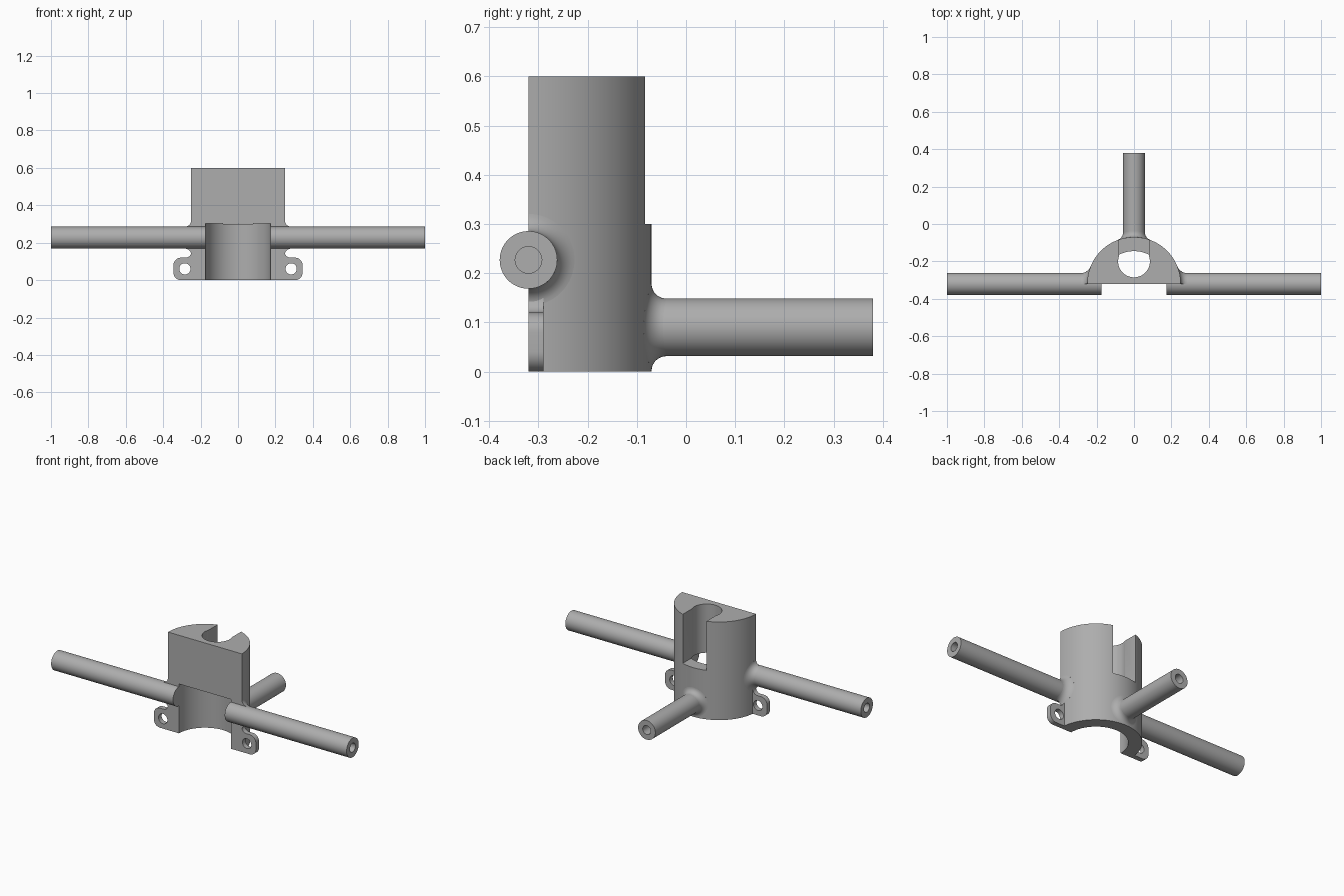
import bpy, bmesh, math
from mathutils import Vector

if "Cube" in bpy.data.objects:
    bpy.data.objects.remove(bpy.data.objects["Cube"], do_unlink=True)

grey = bpy.data.materials.new("plain grey")
grey.use_nodes = True
GREY = (0.42, 0.42, 0.42, 1)
grey.diffuse_color = GREY
grey.node_tree.nodes["Principled BSDF"].inputs["Base Color"].default_value = GREY

FRONT = -0.32          # flat front plane, also the body axis
BODY_R, CAVITY_R = 0.25, 0.175
TUBE_R, BORE_R = 0.0585, 0.027
SIDE_Z, REAR_Z = 0.227, 0.09


def finish(name, bm):
    bmesh.ops.remove_doubles(bm, verts=bm.verts, dist=1e-5)
    bmesh.ops.recalc_face_normals(bm, faces=bm.faces)
    mesh = bpy.data.meshes.new(name)
    bm.to_mesh(mesh)
    bm.free()
    mesh.materials.append(grey)
    obj = bpy.data.objects.new(name, mesh)
    bpy.context.collection.objects.link(obj)
    return obj


def activate(obj):
    bpy.ops.object.select_all(action='DESELECT')
    obj.select_set(True)
    bpy.context.view_layer.objects.active = obj


def smooth(obj):
    activate(obj)
    bpy.ops.object.shade_smooth_by_angle(angle=math.radians(30))


def apply_modifiers(obj):
    activate(obj)
    for mod in list(obj.modifiers):
        bpy.ops.object.modifier_apply(modifier=mod.name)


def arc(cx, cy, r, start, end, steps):
    angles = [math.radians(start + (end - start) * i / steps) for i in range(steps + 1)]
    return [(cx + r * math.cos(a), cy + r * math.sin(a)) for a in angles]


def prism(name, outline, low, high, upright=True):
    """Extrude an outline along z, or along y when not upright."""
    bm = bmesh.new()
    place = (lambda u, v: (u, v, low)) if upright else (lambda u, v: (u, low, v))
    face = bm.faces.new([bm.verts.new(place(u, v)) for u, v in outline])
    moved = bmesh.ops.extrude_face_region(bm, geom=[face])["geom"]
    shift = Vector((0, 0, high - low)) if upright else Vector((0, high - low, 0))
    bmesh.ops.translate(bm, vec=shift, verts=[g for g in moved if isinstance(g, bmesh.types.BMVert)])
    return finish(name, bm)


def cut(obj, cutter):
    cutter.hide_render = True
    mod = obj.modifiers.new("cut", 'BOOLEAN')
    mod.operation, mod.solver, mod.object = 'DIFFERENCE', 'EXACT', cutter
    apply_modifiers(obj)
    bpy.data.objects.remove(cutter, do_unlink=True)


def revolve(name, profile, place, sweep=360, steps=64):
    """Sweep a closed (radius, distance) profile round an axis set by place."""
    bm = bmesh.new()
    full = sweep == 360
    rings = []
    for i in range(steps if full else steps + 1):
        a = math.radians(sweep * i / steps)
        rings.append([bm.verts.new(place(r, a, d)) for r, d in profile])
    n = len(profile)
    for i in range(steps):
        one, two = rings[i], rings[(i + 1) % len(rings)]
        for j in range(n):
            k = (j + 1) % n
            bm.faces.new((one[j], one[k], two[k], two[j]))
    if not full:
        bm.faces.new(rings[0])
        bm.faces.new(rings[-1])
    return finish(name, bm)


def tube_profile(start, end, depth):
    return [(0, start), (TUBE_R, start), (TUBE_R, end),
            (BORE_R, end), (BORE_R, end - depth), (0, end - depth)]


def fillet_profile(size):
    curve = arc(TUBE_R + size, size, size, 180, 270, 8)
    return curve + [(TUBE_R + size, -0.01), (TUBE_R - 0.005, -0.01), (TUBE_R - 0.005, size)]


def bulge(offset):
    return math.sqrt(BODY_R ** 2 - offset ** 2)


def mirror(obj):
    obj.modifiers.new("mirror", 'MIRROR').use_mirror_merge = False
    apply_modifiers(obj)


# Half-round body with a wide lower cavity and a keyhole slot above it
body = prism("body", arc(0, FRONT, BODY_R, 0, 180, 64), 0, 0.6)
cut(body, prism("cavity_cutter", arc(0, FRONT, CAVITY_R, 0, 360, 96)[:-1], -0.1, 0.302))
keyhole = [(0.08, 0)] + [(-0.08, 0)] + arc(0, -0.2, 0.085, 160, 380, 48)
cut(body, prism("keyhole_cutter", keyhole, 0.3, 0.7))
smooth(body)

# Side tubes with blind bores, and their half-round fillets
side_tubes = revolve("side_tubes", tube_profile(CAVITY_R, 1, 0.4),
                     lambda r, a, d: (d, FRONT + r * math.sin(a), SIDE_Z + r * math.cos(a)))
side_fillets = revolve("side_fillets", fillet_profile(0.035),
                       lambda r, a, d: (d + bulge(r * math.sin(a)),
                                        FRONT + r * math.sin(a), SIDE_Z + r * math.cos(a)), 180, 40)

# Rear tube and its fillet
rear_tube = revolve("rear_tube", tube_profile(-0.11, 0.38, 0.3),
                    lambda r, a, d: (r * math.cos(a), d, REAR_Z + r * math.sin(a)))
rear_fillet = revolve("rear_fillet", fillet_profile(0.03),
                      lambda r, a, d: (r * math.cos(a), FRONT + bulge(r * math.cos(a)) + d,
                                       REAR_Z + r * math.sin(a)))

# Screw lugs with rounded corners and a round hole
outline = ([(0.246, 0)] + arc(0.305, 0.04, 0.04, -90, 0, 10) + arc(0.305, 0.08, 0.04, 0, 90, 10)
           + arc(0.28, 0.15, 0.03, 270, 180, 8) + [(0.246, 0.15)])
lugs = prism("screw_lugs", outline, FRONT, -0.29, upright=False)
cut(lugs, prism("hole_cutter", arc(0.284, 0.06, 0.03, 0, 360, 40)[:-1], -0.4, -0.2, upright=False))

for part in (side_tubes, side_fillets, lugs):
    mirror(part)
for part in (side_tubes, side_fillets, rear_tube, rear_fillet, lugs):
    smooth(part)
